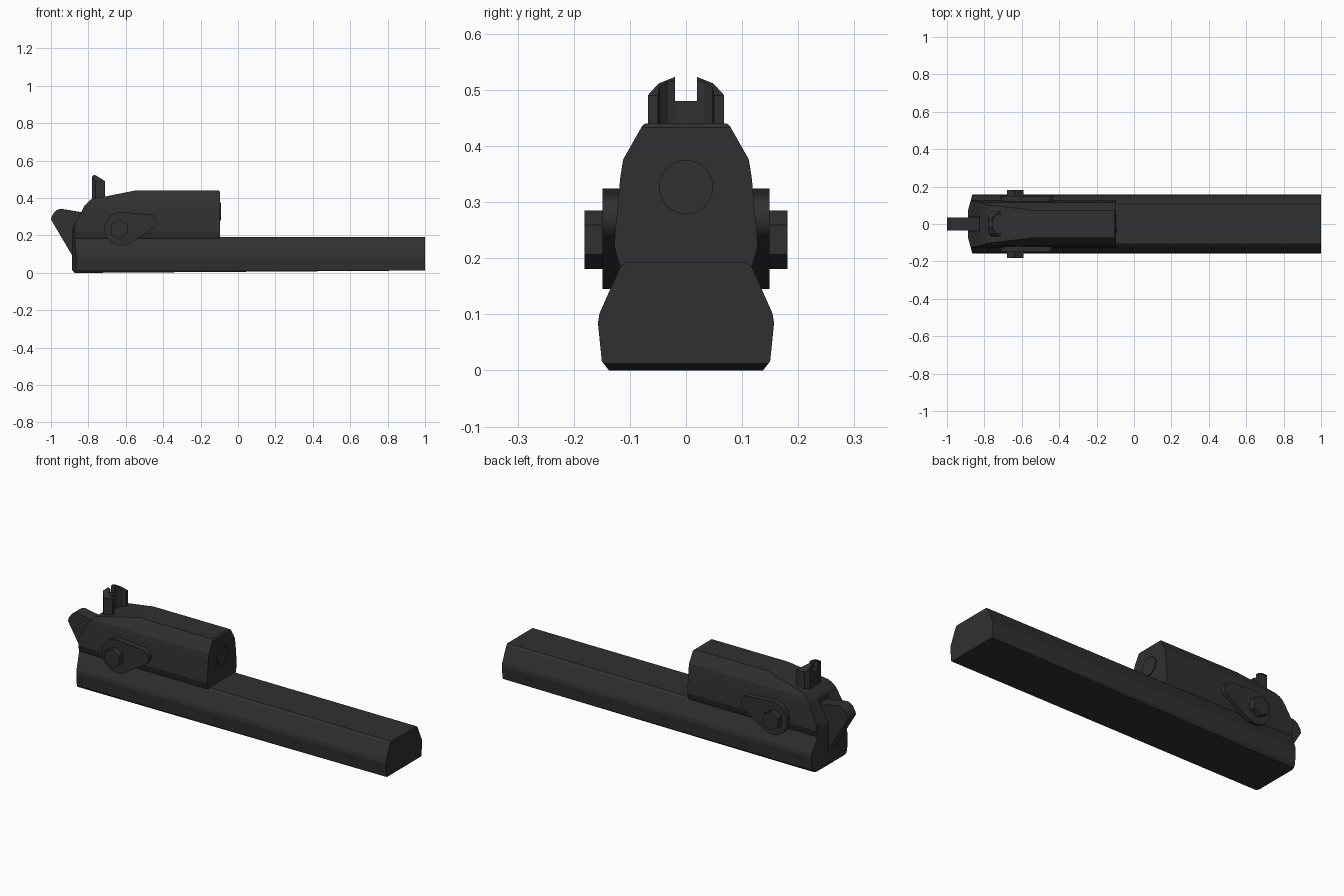
import bpy, bmesh, math
from mathutils import Vector

if "Cube" in bpy.data.objects:
    bpy.data.objects.remove(bpy.data.objects["Cube"])

steel = bpy.data.materials.new("dark_steel")
steel.diffuse_color = (0.03, 0.03, 0.03, 1)
steel.use_nodes = True
steel.node_tree.nodes["Principled BSDF"].inputs["Base Color"].default_value = steel.diffuse_color


def prism(name, pts, depth, cuts=()):
    """Extrude a 3D polygon by the vector depth, then slice it by (point, outward normal) planes."""
    bm = bmesh.new()
    face = bm.faces.new([bm.verts.new(p) for p in pts])
    ext = bmesh.ops.extrude_face_region(bm, geom=[face], use_keep_orig=True)
    moved = [g for g in ext["geom"] if isinstance(g, bmesh.types.BMVert)]
    bmesh.ops.translate(bm, verts=moved, vec=depth)
    bmesh.ops.recalc_face_normals(bm, faces=bm.faces[:])
    for co, no in cuts:
        geom = bm.verts[:] + bm.edges[:] + bm.faces[:]
        bmesh.ops.bisect_plane(bm, geom=geom, plane_co=co, plane_no=no, clear_outer=True)
        rim = [e for e in bm.edges if e.is_boundary]
        if rim:
            bmesh.ops.holes_fill(bm, edges=rim, sides=0)
    bmesh.ops.recalc_face_normals(bm, faces=bm.faces[:])
    mesh = bpy.data.meshes.new(name)
    bm.to_mesh(mesh)
    bm.free()
    obj = bpy.data.objects.new(name, mesh)
    bpy.context.collection.objects.link(obj)
    mesh.materials.append(steel)
    return obj


def section(half, x):
    """Mirror a (y, z) half profile into a closed polygon at x."""
    return [(x, y, z) for y, z in half] + [(x, -y, z) for y, z in reversed(half)]


def slope(p, q):
    """Cutting plane through two side-view points, removing what lies above and behind."""
    return (p[0], 0, p[1]), (-(q[1] - p[1]), 0, q[0] - p[0])


def mirror(obj):
    m = obj.modifiers.new("mirror", 'MIRROR')
    m.use_axis = (False, True, False)


# rear corners angled in plan
rear = [((-0.887, s * 0.075, 0), (-0.08, s * 0.022, 0)) for s in (1, -1)]

# long lower rail
lower = [(0.137, 0), (0.15, 0.016), (0.157, 0.085), (0.154, 0.102), (0.118, 0.183), (0.108, 0.192)]
rail = prism("lower_rail", section(lower, -0.887), (1.887, 0, 0),
             rear + [((-0.2, 0, 0.004), (0.007, 0, -1)),
                     ((-0.887, 0, 0.015), (-0.015, 0, -0.012))])

# tall upper housing
upper = [(0.105, 0.165), (0.119, 0.19), (0.128, 0.222), (0.126, 0.25), (0.117, 0.345),
         (0.112, 0.376), (0.078, 0.436), (0.073, 0.44)]
housing = prism("upper_housing", section(upper, -0.887), (0.79, 0, 0),
                rear + [slope((-0.885, 0.235), (-0.82, 0.36)),
                        slope((-0.82, 0.36), (-0.785, 0.393)),
                        slope((-0.785, 0.393), (-0.55, 0.44)),
                        ((-0.097, 0, 0.433), (1, 0, 1))])

# slot for the hammer
slot = prism("slot_cutter", [(-0.95, -0.041, 0.08), (-0.95, 0.041, 0.08),
                             (-0.95, 0.041, 0.5), (-0.95, -0.041, 0.5)], (0.125, 0, 0))
slot.hide_render = True
slot.hide_viewport = False
slot.display_type = 'WIRE'
for obj in (rail, housing):
    b = obj.modifiers.new("slot", 'BOOLEAN')
    b.operation = 'DIFFERENCE'
    b.solver = 'EXACT'
    b.object = slot

# hammer
ham = [(-1, 0.285), (-0.995, 0.303), (-0.98, 0.327), (-0.965, 0.338), (-0.945, 0.343),
       (-0.925, 0.339), (-0.80, 0.318), (-0.80, 0.085), (-0.882, 0.085)]
prism("hammer", [(x, -0.035, z) for x, z in ham], (0, 0.07, 0))

# round plug in the housing front
plug = [(-0.11, 0.048 * math.cos(i * math.tau / 32), 0.327 + 0.048 * math.sin(i * math.tau / 32))
        for i in range(32)]
prism("front_plug", plug, (0.019, 0, 0))

# rear sight: two wings joined by a lower web
wing = [(-0.78, 0.02), (-0.78, 0.048), (-0.762, 0.068), (-0.71, 0.068), (-0.71, 0.05),
        (-0.735, 0.047), (-0.75, 0.032), (-0.754, 0.02)]
mirror(prism("sight_wing", [(x, y, 0.37) for x, y in wing], (0, 0, 0.17),
             [((0, 0.02, 0.523), (0, 0.012, 0.03)),
              ((0, 0.052, 0.508), (0, 0.022, 0.02)),
              ((-0.765, 0, 0.524), (0.034, 0, 0.055)),
              ((-0.775, 0, 0.519), (-1, 0, 1))]))
prism("sight_web", [(-0.78, -0.02, 0.37), (-0.754, -0.02, 0.37),
                    (-0.754, 0.02, 0.37), (-0.78, 0.02, 0.37)], (0, 0, 0.11))

# teardrop side plates: tangent hull of a large and a small circle
big, small = (-0.625, 0.235, 0.09), (-0.475, 0.272, 0.04)
dx, dz = small[0] - big[0], small[1] - big[1]
axis = math.atan2(dz, dx)
tan = math.acos((big[2] - small[2]) / math.hypot(dx, dz))
drop = []
for (cx, cz, r), a0, a1 in ((small, -tan, tan), (big, tan, math.tau - tan)):
    for i in range(17):
        a = axis + a0 + (a1 - a0) * i / 16
        drop.append((cx + r * math.cos(a), 0.1, cz + r * math.sin(a)))
plate = prism("side_plate", drop, (0, 0.049, 0))
mirror(plate)

# hexagonal bolt heads
bolt = [(-0.635 + 0.052 * math.sin(i * math.tau / 6), 0.12, 0.233 + 0.052 * math.cos(i * math.tau / 6))
        for i in range(6)]
mirror(prism("bolt_head", bolt, (0, 0.061, 0)))

# soften the round rims only
for obj in (plate, bpy.data.objects["front_plug"], bpy.data.objects["hammer"]):
    bpy.ops.object.select_all(action='DESELECT')
    obj.select_set(True)
    bpy.context.view_layer.objects.active = obj
    bpy.ops.object.shade_smooth_by_angle(angle=math.radians(30))
